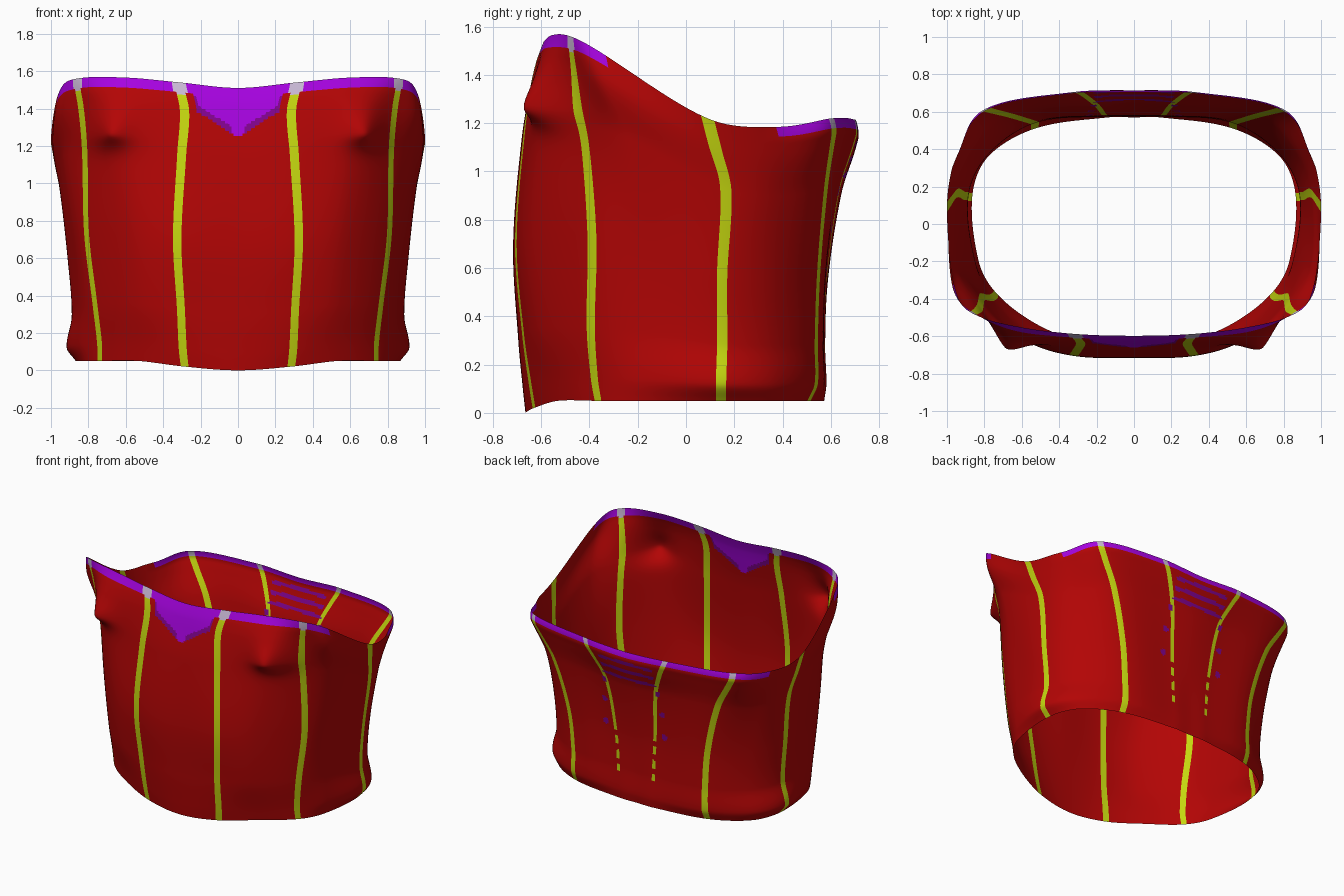
import bpy, bmesh, math

if "Cube" in bpy.data.objects:
    bpy.data.objects.remove(bpy.data.objects["Cube"])


def material(name, rgb):
    m = bpy.data.materials.new(name)
    m.diffuse_color = (*rgb, 1)
    m.use_nodes = True
    m.node_tree.nodes["Principled BSDF"].inputs["Base Color"].default_value = m.diffuse_color
    return m


MATS = [material("red_fabric", (0.45, 0.0015, 0.0015)),
        material("yellow_boning", (0.56, 0.68, 0.005)),
        material("purple_trim", (0.38, 0.001, 0.74)),
        material("lilac_boning_tip", (0.58, 0.48, 0.66)),
        material("dark_purple_lace", (0.22, 0.001, 0.27))]
RED, YELLOW, PURPLE, LILAC, LACE = range(5)

# Height fractions at which every vertical seam is described
LEVELS = [0, .06, .2, .45, .75, .9, 1]
# Seams from centre front to centre back: bottom z, top z, x values, y values
SEAMS = [
    (0.00, 1.51, [0] * 7, [-.665, -.675, -.695, -.715, -.68, -.64, -.605]),
    (0.02, 1.54, [.285, .295, .305, .325, .30, .285, .32], [-.63, -.645, -.675, -.705, -.67, -.635, -.595]),
    (0.05, 1.565, [.53, .54, .54, .57, .60, .62, .60], [-.53, -.545, -.60, -.625, -.61, -.60, -.56]),
    (0.05, 1.56, [.74, .74, .765, .81, .82, .84, .87], [-.365, -.38, -.395, -.39, -.425, -.46, -.485]),
    (0.05, 1.50, [.83, .85, .85, .885, .94, .97, .955], [-.20, -.20, -.20, -.19, -.24, -.33, -.365]),
    (0.05, 1.22, [.865, .915, .885, .905, .945, .98, 1.0], [.145, .145, .15, .15, .165, .12, .09]),
    (0.05, 1.185, [.78, .81, .78, .80, .86, .91, .95], [.36, .37, .37, .375, .39, .40, .38]),
    (0.05, 1.22, [.53, .53, .53, .56, .66, .76, .83], [.51, .54, .54, .55, .58, .605, .625]),
    (0.05, 1.215, [.14, .14, .14, .16, .20, .27, .335], [.57, .58, .575, .585, .635, .69, .725]),
    (0.05, 1.20, [0] * 7, [.57, .58, .575, .59, .645, .70, .73]),
]


def spline(ts, vs, t):
    """Smooth curve through the values vs at parameters ts."""
    def slope(i):
        a, b = max(i - 1, 0), min(i + 1, len(ts) - 1)
        return (vs[b] - vs[a]) / (ts[b] - ts[a])
    i = 0
    while i < len(ts) - 2 and t > ts[i + 1]:
        i += 1
    h = ts[i + 1] - ts[i]
    s = (t - ts[i]) / h
    return ((2 * s**3 - 3 * s**2 + 1) * vs[i] + (s**3 - 2 * s**2 + s) * h * slope(i)
            + (3 * s**2 - 2 * s**3) * vs[i + 1] + (s**3 - s**2) * h * slope(i + 1))


# Distance of every seam around the waist
arc = [0]
for a, b in zip(SEAMS, SEAMS[1:]):
    arc.append(arc[-1] + math.hypot(b[2][3] - a[2][3], b[3][3] - a[3][3]))
knots = [-arc[1]] + arc + [2 * arc[-1] - arc[-2]]


def mirrored(values, sign):
    return [sign * values[1]] + values + [sign * values[-2]]


# Boned seams and half widths of their stripes; tips on the front rim are wider
STRIPES = {1: .023, 3: .023, 5: .022, 7: .022, 8: .013}
TIPS = {1: .035, 3: .04, 7: .025, 8: .013}


def subdivide(marks, step):
    out = []
    for a, b in zip(marks, marks[1:]):
        n = max(1, math.ceil((b - a) / step))
        out += [a + (b - a) * k / n for k in range(n)]
    return out + [marks[-1]]


marks = sorted([0, arc[-1]] + [arc[i] + s * w for i, w in STRIPES.items() for s in (-1, 1)])
columns = subdivide(marks, .014)
RIM = .965
rows = subdivide([0, RIM, 1], .0085)


def bust(x, y, z):
    """Pointed bust bump with a sharper underside."""
    if y > -.2:
        return 0
    dz = (z - 1.26) / (.10 if z > 1.26 else .055)
    dx = (x - .685) / (.085 if x < .685 else .072)
    return .10 * math.exp(-math.hypot(dx, dz) ** 1.6 * .7)


def face_colour(u, f, x, y, z):
    rim = f > RIM and not -.33 < y < .38
    widths = TIPS if rim else STRIPES
    stripe = next((i for i, w in widths.items() if abs(u - arc[i]) < w), None)
    if y > .5 and not rim:
        # Back lacing bars and eyelets
        if x < .21 and any(abs(z - h) < .013 for h in (1.115, 1.05, .985)):
            return LACE
        if any(math.hypot(x - ex, z - h) < .022 for ex, h in ((.215, .92), (.23, .76), (.235, .59))):
            return LACE
        # Back boning breaks into dashes toward the hem
        if stripe == 8 and (z < .25 or (z < .55 and z % .1 < .04)):
            stripe = None
    if stripe is not None:
        # Front tips reach a little below the rim
        return LILAC if rim or (stripe in (1, 3) and f > .955) else YELLOW
    if rim:
        return PURPLE
    if y < 0 and x < .29:
        # Pointed neckline panel with a darker border
        edge = z - (1.245 + .64 * x + 2.5 * max(0, x - .215))
        if edge > .035:
            return PURPLE
        if edge > 0:
            return LACE if x > .04 else PURPLE
    return RED


# Half of the bodice as a smooth loft through the seams
bm = bmesh.new()
grid = []
for f in rows:
    xs = mirrored([spline(LEVELS, s[2], f) for s in SEAMS], -1)
    ys = mirrored([spline(LEVELS, s[3], f) for s in SEAMS], 1)
    zs = mirrored([s[0] + (s[1] - s[0]) * f for s in SEAMS], 1)
    # Top edge rolls inward
    roll = 1 - .035 * max(0, (f - .945) / .055) ** 1.5
    line = []
    for u in columns:
        x, y, z = (spline(knots, v, u) for v in (xs, ys, zs))
        if u in (columns[0], columns[-1]):
            x = 0
        inward = roll if y > .3 else 1 + (roll - 1) * .35
        if -.3 < y <= .3:
            inward = 1
        if .3 < y < .6:
            inward = 1 + (roll - 1) * (y - .3) / .3
        elif -.5 < y < -.3:
            inward = 1 + (roll - 1) * .35 * (-.3 - y) / .2
        line.append(bm.verts.new((x * inward, (y - bust(x, y, z)) * inward, z)))
    grid.append(line)
for r in range(len(rows) - 1):
    for c in range(len(columns) - 1):
        face = bm.faces.new((grid[r][c], grid[r][c + 1], grid[r + 1][c + 1], grid[r + 1][c]))
        mid = face.calc_center_median()
        face.material_index = face_colour((columns[c] + columns[c + 1]) / 2,
                                          (rows[r] + rows[r + 1]) / 2, *mid)
        face.smooth = True
mesh = bpy.data.meshes.new("bodice")
bm.to_mesh(mesh)
bm.free()
for m in MATS:
    mesh.materials.append(m)
bodice = bpy.data.objects.new("bodice", mesh)
bpy.context.collection.objects.link(bodice)

# Left half
mirror = bodice.modifiers.new("mirror", 'MIRROR')
mirror.use_axis[0] = True
mirror.merge_threshold = .0005
